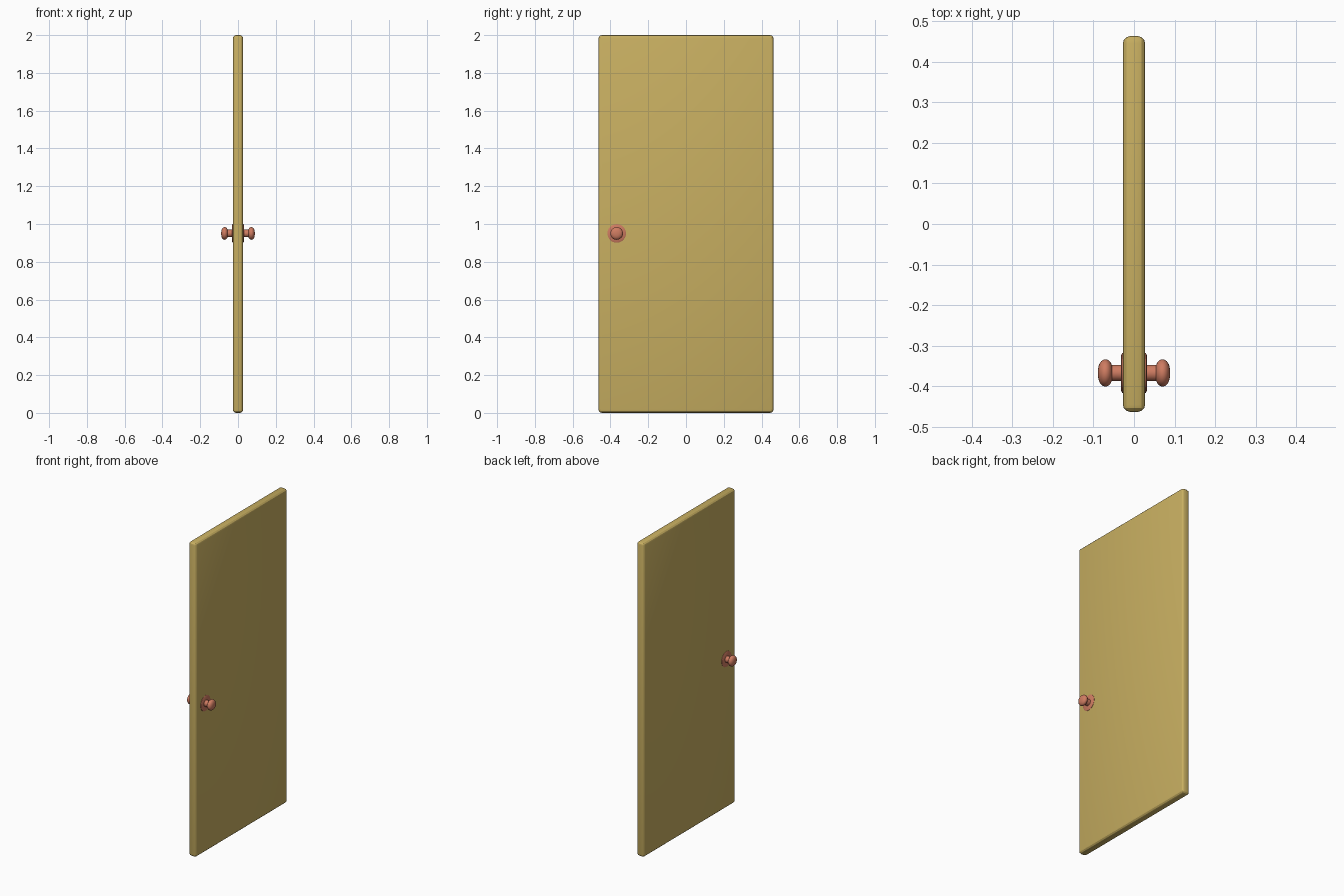
import bpy, bmesh, math
from mathutils import Matrix, Vector

if "Cube" in bpy.data.objects:
    bpy.data.objects.remove(bpy.data.objects["Cube"])

def material(name, color):
    m = bpy.data.materials.new(name)
    m.diffuse_color = color
    m.use_nodes = True
    m.node_tree.nodes["Principled BSDF"].inputs["Base Color"].default_value = m.diffuse_color
    return m

wood = material("wood", (0.58, 0.43, 0.12, 1))
copper = material("copper", (0.62, 0.20, 0.12, 1))

def finish(name, bm, mat, angle):
    bmesh.ops.recalc_face_normals(bm, faces=bm.faces)
    me = bpy.data.meshes.new(name)
    bm.to_mesh(me)
    bm.free()
    ob = bpy.data.objects.new(name, me)
    bpy.context.collection.objects.link(ob)
    me.materials.append(mat)
    bpy.ops.object.select_all(action='DESELECT')
    ob.select_set(True)
    bpy.context.view_layer.objects.active = ob
    bpy.ops.object.shade_smooth_by_angle(angle=math.radians(angle))
    return ob

# Door slab with rounded edges
bm = bmesh.new()
bmesh.ops.create_cube(bm, size=1, matrix=Matrix.Translation((0, 0, 1)) @ Matrix.Diagonal((0.055, 0.926, 2, 1)))
bmesh.ops.bevel(bm, geom=bm.edges[:], offset=0.018, segments=3, profile=0.5, affect='EDGES')
finish("door_slab", bm, wood, 20)

# Turned parts: (distance from door centre, radius) profiles spun about x
def lathe(name, profile, side, steps=32):
    bm = bmesh.new()
    verts = [bm.verts.new((side * d, -0.367 + r, 0.95)) for d, r in profile]
    edges = [bm.edges.new(p) for p in zip(verts, verts[1:])]
    bmesh.ops.spin(bm, geom=verts + edges, cent=(0, -0.367, 0.95), axis=(1, 0, 0),
                   angle=math.tau, steps=steps)
    bmesh.ops.remove_doubles(bm, verts=bm.verts, dist=1e-5)
    finish(name, bm, copper, 35)

rosette = [(0.022, 0), (0.022, 0.049), (0.029, 0.049), (0.0315, 0.044), (0.0315, 0)]
neck = [(0.026, 0), (0.026, 0.02), (0.058, 0.02), (0.058, 0)]
# Flattened round knob
knob = []
for i in range(17):
    a = math.pi * i / 16
    knob.append((0.0705 - 0.0185 * math.cos(a), 0.0335 * abs(math.sin(a)) ** 0.8 if 0 < i < 16 else 0))

for label, side in (("right", 1), ("left", -1)):
    lathe("rosette_" + label, rosette, side)
    lathe("knob_neck_" + label, neck, side)
    lathe("knob_" + label, knob, side)
